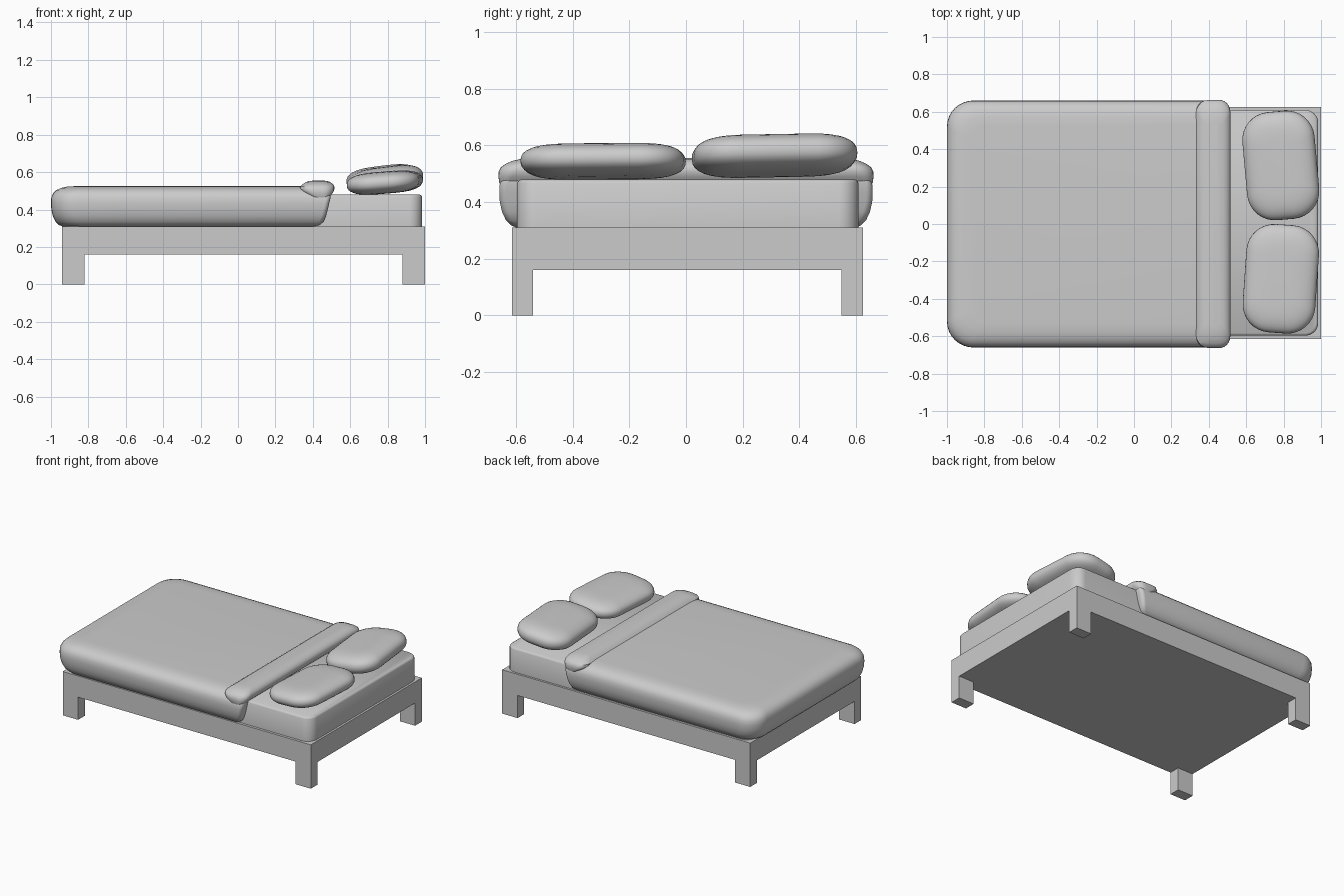
import bpy, bmesh, math

if "Cube" in bpy.data.objects:
    bpy.data.objects.remove(bpy.data.objects["Cube"])


def finish(name, bm, angle=40):
    bmesh.ops.recalc_face_normals(bm, faces=bm.faces[:])
    me = bpy.data.meshes.new(name)
    bm.to_mesh(me)
    bm.free()
    ob = bpy.data.objects.new(name, me)
    bpy.context.collection.objects.link(ob)
    if angle:
        bpy.ops.object.select_all(action='DESELECT')
        ob.select_set(True)
        bpy.context.view_layer.objects.active = ob
        bpy.ops.object.shade_smooth_by_angle(angle=math.radians(angle))
    return ob


def box(name, x0, x1, y0, y1, z0, z1):
    bm = bmesh.new()
    bmesh.ops.create_cube(bm, size=1)
    for v in bm.verts:
        v.co = ((x0 + x1) / 2 + v.co.x * (x1 - x0),
                (y0 + y1) / 2 + v.co.y * (y1 - y0),
                (z0 + z1) / 2 + v.co.z * (z1 - z0))
    return finish(name, bm, 0)


def loft(name, levels, seg=8, angle=40):
    """Stack rounded rectangles: (z, x0, x1, y0, y1, left radius, right radius)."""
    bm = bmesh.new()
    rings = []
    for z, x0, x1, y0, y1, rl, rr in levels:
        corners = [(x1 - rr, y1 - rr, rr), (x0 + rl, y1 - rl, rl),
                   (x0 + rl, y0 + rl, rl), (x1 - rr, y0 + rr, rr)]
        ring = []
        for k, (cx, cy, r) in enumerate(corners):
            for i in range(seg + 1):
                a = math.pi / 2 * (k + i / seg)
                ring.append(bm.verts.new((cx + r * math.cos(a), cy + r * math.sin(a), z)))
        rings.append(ring)
    n = len(rings[0])
    for a, b in zip(rings, rings[1:]):
        for i in range(n):
            j = (i + 1) % n
            bm.faces.new((a[i], a[j], b[j], b[i]))
    bm.faces.new(rings[0][::-1])
    bm.faces.new(rings[-1])
    return finish(name, bm, angle)


# Bed base and four legs
X0, X1, Y0, Y1 = -0.94, 1.0, -0.615, 0.625
box("bed_base", X0, X1, Y0, Y1, 0.16, 0.31)
for xn, xa, xb in (("foot", X0, X0 + 0.12), ("head", X1 - 0.12, X1)):
    for yn, ya, yb in (("front", Y0, Y0 + 0.075), ("back", Y1 - 0.075, Y1)):
        box(f"{xn}_{yn}_leg", xa, xb, ya, yb, 0, 0.16)

# Mattress with rounded corners and a softened top edge
loft("mattress", [(z, -0.925 + i, 0.985 - i, -0.597 + i, 0.61 - i, 0.07 - i, 0.07 - i)
                  for z, i in ((0.31, 0), (0.467, 0), (0.474, 0.004), (0.48, 0.013))])

# Blanket: (z, inset, head end x)
rows = [(0.31, 0.06, 0.41), (0.317, 0.043, 0.435), (0.335, 0.024, 0.457),
        (0.365, 0.01, 0.47), (0.40, 0.002, 0.48), (0.435, 0.0, 0.488),
        (0.465, 0.002, 0.495), (0.487, 0.012, 0.495), (0.503, 0.028, 0.49),
        (0.515, 0.053, 0.48), (0.522, 0.085, 0.47), (0.525, 0.13, 0.45)]
loft("blanket", [(z, -1 + i, xr, -0.66 + i, 0.66 - i, 0.14 - i * 0.4, 0.025)
                 for z, i, xr in rows])

# Turned-down fold of the blanket: (z, x0, x1, half width, corner radius)
fold = [(0.435, 0.445, 0.46, 0.64, 0.007), (0.45, 0.42, 0.475, 0.652, 0.02),
        (0.47, 0.385, 0.492, 0.66, 0.035), (0.49, 0.35, 0.508, 0.663, 0.05),
        (0.507, 0.333, 0.515, 0.662, 0.06), (0.522, 0.332, 0.515, 0.655, 0.06),
        (0.535, 0.345, 0.508, 0.638, 0.06), (0.546, 0.362, 0.495, 0.612, 0.055),
        (0.552, 0.38, 0.478, 0.585, 0.045), (0.555, 0.405, 0.455, 0.55, 0.024)]
loft("blanket_fold", [(z, a, b, -h, h, r, r) for z, a, b, h, r in fold], 6)


# Pillows: plump rounded slabs, tilted up towards the head end
def pillow(name, loc, thick, tilt, turn, roll):
    levels = []
    for k in range(17):
        t = -math.pi / 2 + math.pi * (k + 0.35) / 16.7
        s = math.sin(t)
        z = thick / 2 * math.copysign(abs(s) ** 0.85, s)
        i = 0.16 * (1 - abs(math.cos(t)) ** 0.75)
        levels.append((z, -0.195 + i, 0.195 - i, -0.29 + i, 0.29 - i,
                       0.15 - i * 0.75, 0.15 - i * 0.75))
    ob = loft(name, levels)
    ob.location = loc
    ob.rotation_euler = [math.radians(a) for a in (roll, tilt, turn)]


pillow("back_pillow", (0.785, 0.313, 0.564), 0.135, -7, 5, 1)
pillow("front_pillow", (0.785, -0.293, 0.544), 0.118, -4.5, -4, 0.5)
